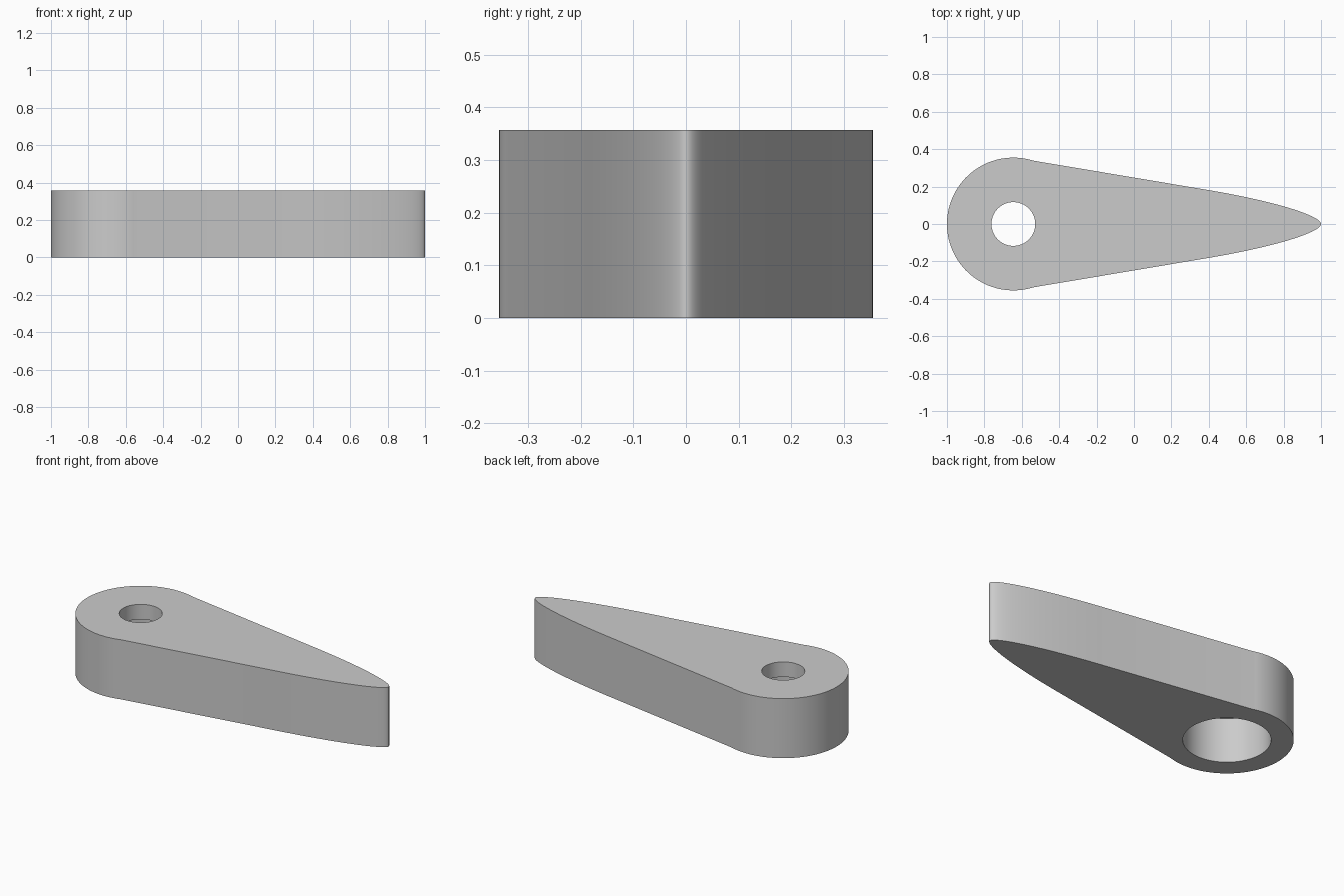
import bpy, bmesh, math
from mathutils import Vector
from mathutils.geometry import interpolate_bezier

cube = bpy.data.objects.get("Cube")
if cube:
    bpy.data.objects.remove(cube, do_unlink=True)

HEIGHT, LEDGE = 0.357, 0.267
PIVOT_X, BOSS_R = -0.645, 0.355

grey = bpy.data.materials.new("light grey")
grey.use_nodes = True
colour = (0.6, 0.6, 0.6, 1)
grey.diffuse_color = colour
grey.node_tree.nodes["Principled BSDF"].inputs["Base Color"].default_value = colour

# Half outline: rounded boss, straight flank, curved tip
start = math.radians(72.5)
half = []
for i in range(33):
    a = math.pi + (start - math.pi) * i / 32
    half.append((PIVOT_X + BOSS_R * math.cos(a), BOSS_R * math.sin(a)))
tip = interpolate_bezier(Vector((0.4, 0.181)), Vector((0.75, 0.122)),
                         Vector((1, 0.045)), Vector((1, 0)), 24)
half += [(p.x, p.y) for p in tip]
outline = half + [(x, -y) for x, y in half[-2:0:-1]]

# Lever body: extruded outline
bm = bmesh.new()
base = bm.faces.new([bm.verts.new((x, y, 0)) for x, y in outline])
top = bmesh.ops.extrude_face_region(bm, geom=[base])["geom"]
bmesh.ops.translate(bm, vec=(0, 0, HEIGHT),
                    verts=[v for v in top if isinstance(v, bmesh.types.BMVert)])
bmesh.ops.recalc_face_normals(bm, faces=bm.faces)
mesh = bpy.data.meshes.new("lever_body")
bm.to_mesh(mesh)
bm.free()
mesh.materials.append(grey)
body = bpy.data.objects.new("lever_body", mesh)
bpy.context.collection.objects.link(body)


def drill(name, radius, low, high):
    """Cut a round vertical hole through the boss."""
    bpy.ops.mesh.primitive_cylinder_add(vertices=64, radius=radius, depth=high - low,
                                        location=(PIVOT_X, 0, (low + high) / 2))
    cutter = bpy.context.object
    cutter.name = name
    cutter.hide_render = True
    cutter.data.materials.append(grey)
    mod = body.modifiers.new(name, "BOOLEAN")
    mod.operation = "DIFFERENCE"
    mod.solver = "EXACT"
    mod.object = cutter
    bpy.ops.object.select_all(action="DESELECT")
    body.select_set(True)
    bpy.context.view_layer.objects.active = body
    bpy.ops.object.modifier_apply(modifier=name)
    bpy.data.objects.remove(cutter, do_unlink=True)


# Wide socket from below, narrow hole through the top
drill("socket_cutter", 0.235, -0.1, LEDGE)
drill("pin_hole_cutter", 0.117, 0.1, HEIGHT + 0.1)
bpy.ops.object.shade_smooth_by_angle(angle=math.radians(30))
